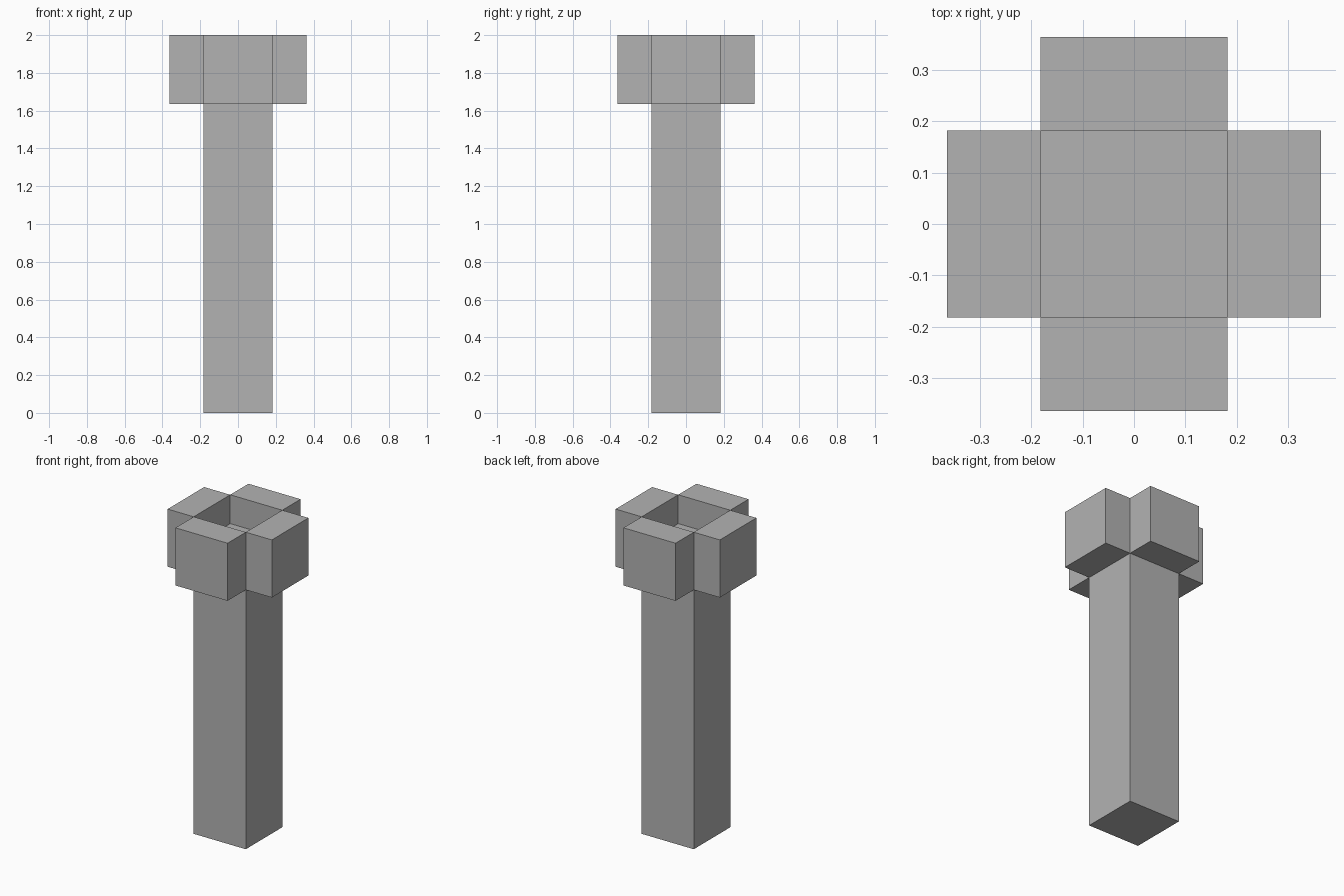
import bpy
from math import radians
from mathutils import Matrix, Vector

cube = bpy.data.objects.get("Cube")
if cube:
    bpy.data.objects.remove(cube, do_unlink=True)

WIDTH = 2 / 5.5        # column thickness, also block width and height
HALF = WIDTH / 2

stone = bpy.data.materials.new("plain_grey")
stone.use_nodes = True
colour = (0.45, 0.45, 0.45, 1)
stone.diffuse_color = colour
stone.node_tree.nodes["Principled BSDF"].inputs["Base Color"].default_value = colour


def box(name, centre, size, turn=0):
    """Add a box, turned in degrees about the vertical axis of the model."""
    bpy.ops.mesh.primitive_cube_add(size=1)
    obj = bpy.context.object
    obj.name = obj.data.name = name
    place = Matrix.Rotation(radians(turn), 4, "Z") @ Matrix.Translation(Vector(centre))
    obj.data.transform(place @ Matrix.Diagonal((*size, 1)))
    obj.data.materials.append(stone)


# Square column, ending halfway up the crown so its top is recessed
column_height = 2 - HALF
box("column", (0, 0, column_height / 2), (WIDTH, WIDTH, column_height))

# Four crown blocks, one against each side of the column
for side, turn in (("front", 0), ("left", 90), ("back", 180), ("right", 270)):
    box("crown_block_" + side, (0, -HALF * 1.5, 2 - HALF), (WIDTH, HALF, WIDTH), turn)
